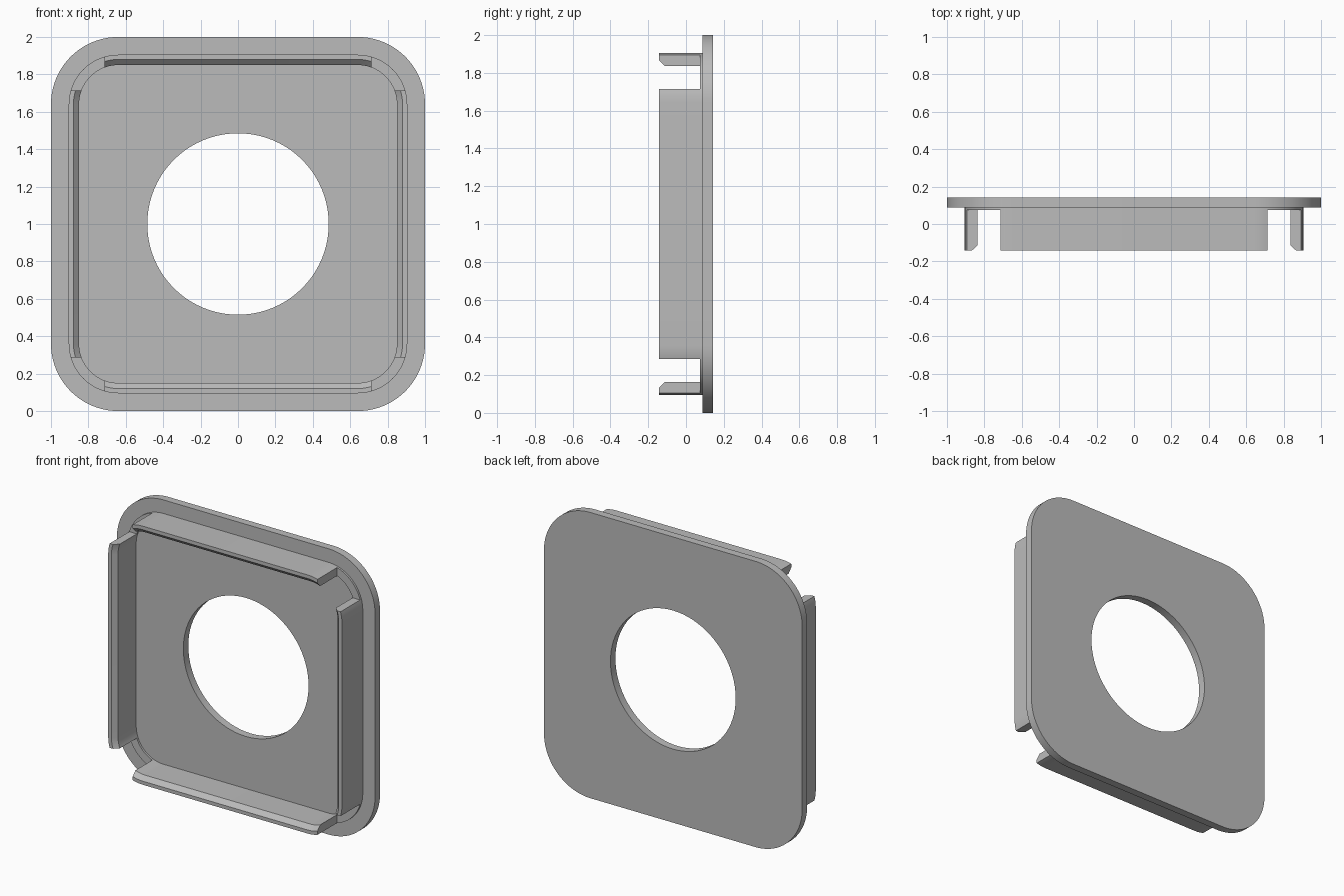
import bpy, bmesh
from math import sin, cos, pi

if "Cube" in bpy.data.objects:
    bpy.data.objects.remove(bpy.data.objects["Cube"])

grey = bpy.data.materials.new("plain grey")
grey.use_nodes = True
COLOR = (0.5, 0.5, 0.5, 1)
grey.diffuse_color = COLOR
grey.node_tree.nodes["Principled BSDF"].inputs["Base Color"].default_value = COLOR

CENTRE = 0.64                  # where every rounded corner is centred
BACK, SEAT, NOTCH, LIP = 0.143, 0.088, 0.074, -0.143
ARC = 20                       # segments per corner


def rounded_loop(bm, half, y):
    """Rounded square in the xz plane; a half size below CENTRE gives a circle."""
    c = CENTRE if half > CENTRE else 0
    r = half - c
    verts = []
    for q in range(4):
        a0 = q * pi / 2
        cx = c if q in (0, 3) else -c
        cz = c if q in (0, 1) else -c
        for i in range(ARC + 1):
            a = a0 + i / ARC * pi / 2
            verts.append(bm.verts.new((cx + r * cos(a), y, 1 + cz + r * sin(a))))
    return verts


def ring(name, profile):
    """Closed ring whose cross-section is a list of (half size, y)."""
    bm = bmesh.new()
    loops = [rounded_loop(bm, h, y) for h, y in profile]
    for a, b in zip(loops, loops[1:] + loops[:1]):
        for i in range(len(a)):
            j = (i + 1) % len(a)
            bm.faces.new((a[i], a[j], b[j], b[i]))
    bmesh.ops.remove_doubles(bm, verts=bm.verts, dist=1e-5)
    bmesh.ops.recalc_face_normals(bm, faces=bm.faces)
    return finish(name, bm)


def finish(name, bm):
    mesh = bpy.data.meshes.new(name)
    bm.to_mesh(mesh)
    bm.free()
    mesh.materials.append(grey)
    obj = bpy.data.objects.new(name, mesh)
    bpy.context.collection.objects.link(obj)
    return obj


# Back plate with the round opening
plate = ring("back_plate", [(1, SEAT), (1, BACK), (0.485, BACK), (0.485, SEAT)])

# Raised rim with four chamfered walls
walls = ring("rim_walls", [(0.905, SEAT + 0.004), (0.905, LIP), (0.88, LIP),
                           (0.85, LIP + 0.03), (0.85, SEAT + 0.004)])

# Corner blocks that separate the walls above the low rim
bm = bmesh.new()
size = 0.6
for sx in (-1, 1):
    for sz in (-1, 1):
        cube = bmesh.ops.create_cube(bm, size=size)["verts"]
        offset = 0.715 + size / 2
        bmesh.ops.translate(bm, verts=cube,
                            vec=(sx * offset, NOTCH - size / 2, 1 + sz * offset))
cutter = finish("corner_cutter", bm)
cutter.hide_render = True
cutter.hide_set(True)

notch = walls.modifiers.new("corner_notches", "BOOLEAN")
notch.operation = "DIFFERENCE"
notch.solver = "EXACT"
notch.object = cutter

# Apply the notches, then smooth the rounded corners only
bpy.context.view_layer.update()
result = bpy.data.meshes.new_from_object(
    walls.evaluated_get(bpy.context.evaluated_depsgraph_get()))
walls.modifiers.clear()
walls.data = result
bpy.data.objects.remove(cutter)

bpy.ops.object.select_all(action="DESELECT")
for obj in (plate, walls):
    obj.select_set(True)
bpy.context.view_layer.objects.active = plate
bpy.ops.object.shade_smooth_by_angle(angle=pi / 6)
